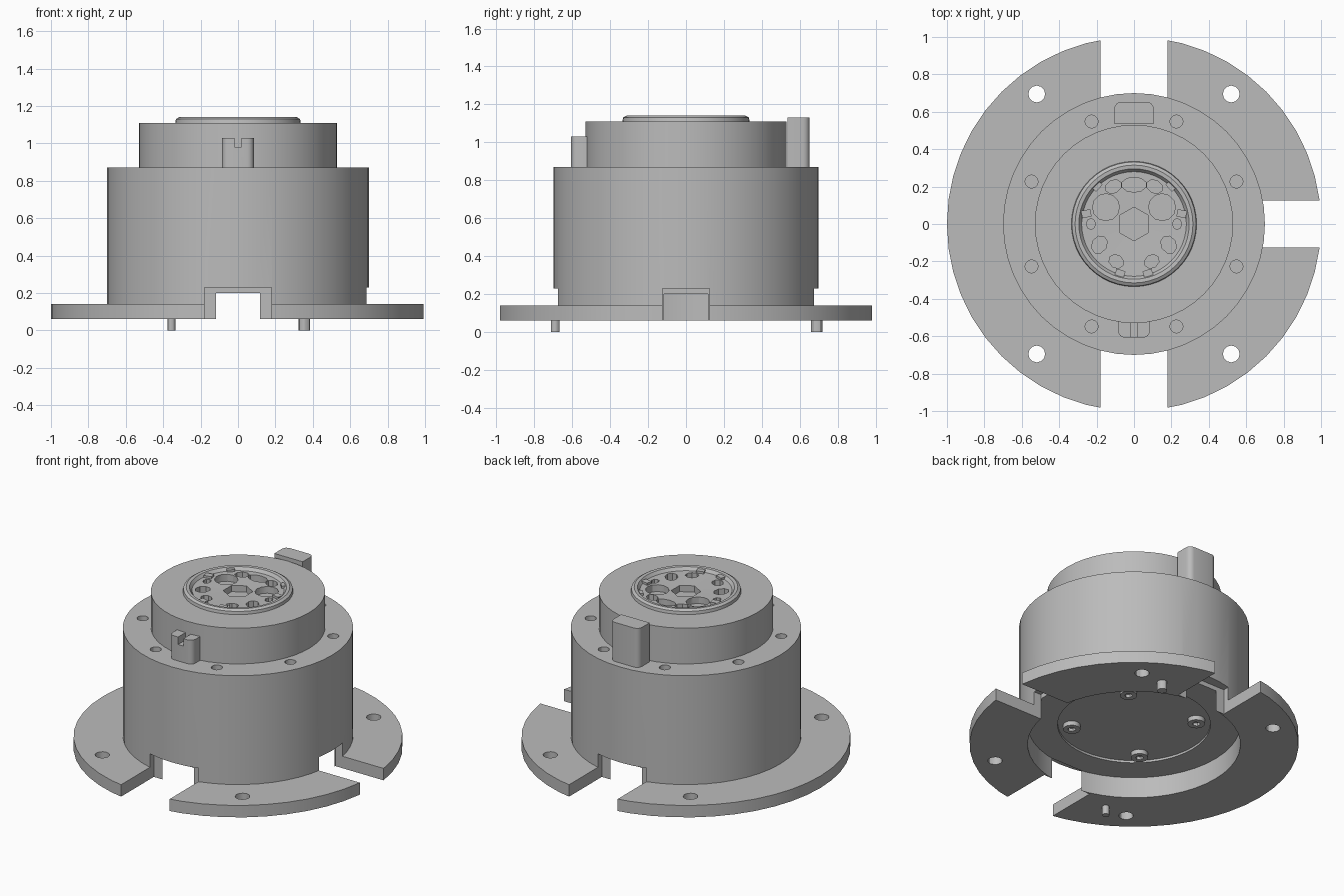
import bpy, bmesh, math
from mathutils import Matrix

cube = bpy.data.objects.get("Cube")
if cube:
    bpy.data.objects.remove(cube, do_unlink=True)

grey = bpy.data.materials.new("metal_grey")
grey.use_nodes = True
grey.diffuse_color = (0.5, 0.5, 0.5, 1)
grey.node_tree.nodes["Principled BSDF"].inputs["Base Color"].default_value = (0.5, 0.5, 0.5, 1)


def finish(name, bm):
    bmesh.ops.recalc_face_normals(bm, faces=bm.faces)
    mesh = bpy.data.meshes.new(name)
    bm.to_mesh(mesh)
    bm.free()
    ob = bpy.data.objects.new(name, mesh)
    bpy.context.collection.objects.link(ob)
    mesh.materials.append(grey)
    return ob


def lathe(name, profile, seg):
    """Revolve an open (radius, z) profile that starts and ends on the axis."""
    bm = bmesh.new()
    vs = [bm.verts.new((r, 0, z)) for r, z in profile]
    es = [bm.edges.new(p) for p in zip(vs, vs[1:])]
    bmesh.ops.spin(bm, geom=vs + es, cent=(0, 0, 0), axis=(0, 0, 1),
                   angle=math.tau, steps=seg, use_duplicate=False)
    bmesh.ops.remove_doubles(bm, verts=bm.verts, dist=1e-4)
    return finish(name, bm)


def box(name, x0, x1, y0, y1, z0, z1, rot=0, round_side=0):
    bm = bmesh.new()
    bmesh.ops.create_cube(bm, size=1)
    bmesh.ops.scale(bm, vec=(x1 - x0, y1 - y0, z1 - z0), verts=bm.verts)
    if round_side:
        es = [e for e in bm.edges
              if all(v.co.y * round_side > 0 for v in e.verts)
              and abs(e.verts[0].co.z - e.verts[1].co.z) > 1e-4]
        bmesh.ops.bevel(bm, geom=es, offset=0.035, segments=4, profile=0.5, affect='EDGES')
    bmesh.ops.rotate(bm, verts=bm.verts, matrix=Matrix.Rotation(rot, 3, 'Z'))
    bmesh.ops.translate(bm, verts=bm.verts,
                        vec=((x0 + x1) / 2, (y0 + y1) / 2, (z0 + z1) / 2))
    return finish(name, bm)


def rod(name, x, y, r, z0, z1, seg=12, sx=1, rot=0):
    bm = bmesh.new()
    bmesh.ops.create_cone(bm, cap_ends=True, segments=seg, radius1=r, radius2=r, depth=z1 - z0)
    bmesh.ops.scale(bm, vec=(sx, 1, 1), verts=bm.verts)
    bmesh.ops.rotate(bm, verts=bm.verts, matrix=Matrix.Rotation(rot, 3, 'Z'))
    bmesh.ops.translate(bm, verts=bm.verts, vec=(x, y, (z0 + z1) / 2))
    return finish(name, bm)


def cut(target, cutter):
    cutter.hide_render = True
    mod = target.modifiers.new("cut", 'BOOLEAN')
    mod.operation, mod.solver, mod.object = 'DIFFERENCE', 'EXACT', cutter
    bpy.context.view_layer.objects.active = target
    bpy.ops.object.modifier_apply(modifier=mod.name)
    bpy.data.objects.remove(cutter, do_unlink=True)


def smooth(ob):
    bpy.ops.object.select_all(action='DESELECT')
    ob.select_set(True)
    bpy.context.view_layer.objects.active = ob
    bpy.ops.object.shade_smooth_by_angle(angle=math.radians(30))


# Housing: wide flange, drum and hollow underside
housing = lathe("housing", [(0, .215), (.465, .215), (.465, .2), (.647, .2), (.647, .06),
                            (1, .06), (1, .14), (.7, .14), (.7, .87), (0, .87)], 48)

# Slots through the flange and skirt
cut(housing, box("front_slot", -.18, .18, -1.1, -.635, 0, .23))
cut(housing, box("back_slot", -.18, .18, .635, 1.1, 0, .23))
cut(housing, box("side_slot", .635, 1.1, -.125, .125, 0, .23))

# Mounting holes in the flange
for sx in (-1, 1):
    for sy in (-1, 1):
        cut(housing, rod("flange_hole", sx * .52, sy * .695, .045, 0, .18))

# Ring of bolt holes on the shoulder
for i in range(8):
    a = math.radians(22.5 + 45 * i)
    cut(housing, rod("bolt_hole", .593 * math.cos(a), .593 * math.sin(a), .035, .8, .95))
smooth(housing)

# Boss with a raised rim around a dished face
boss = lathe("boss", [(0, .86), (.53, .86), (.53, 1.11), (.335, 1.11), (.332, 1.13),
                      (.315, 1.14), (.295, 1.138), (.28, 1.118), (0, 1.11)], 48)

# Pockets in the dished face: x, y, radius, sides, stretch, turn; mirrored off centre
pockets = [(0, 0, .09, 6, 1, 0), (.15, .09, .072, 12, 1, 0), (0, -.185, .065, 8, 1, 0),
           (0, .21, .04, 10, 1.7, 0), (.11, .2, .035, 8, 1.3, -.5),
           (.185, -.11, .05, 8, .8, .5), (.095, -.2, .035, 8, 1.2, .6),
           (.23, 0, .03, 8, .8, 0)]
for x, y, r, seg, sx, rot in pockets:
    for s in ((1, -1) if x else (1,)):
        cut(boss, rod("pocket", s * x, y, r, 1.07, 1.2, seg, sx, s * rot))
smooth(boss)

# Small raised tabs around the pockets
for x, y, rot in ((.2, .205, -.8), (.255, .055, -.2), (.075, -.265, .3)):
    for s in (-1, 1):
        box("face_tab", s * x - .025, s * x + .025, y - .02, y + .02, 1.1, 1.132, s * rot)

# Front key with notch, and taller back key
front_key = box("front_key", -.085, .085, -.607, -.5, .86, 1.03, round_side=-1)
cut(front_key, box("key_notch", -.02, .02, -.7, -.45, .98, 1.1))
smooth(front_key)
smooth(box("back_key", -.105, .105, .535, .652, .86, 1.132, round_side=1))

# Locating pins under the flange
smooth(rod("front_pin", -.355, -.69, .022, 0, .08, 12))
smooth(rod("back_pin", .355, .69, .031, 0, .08, 12))

# Socket screws under the base plate
for i in range(4):
    a = math.radians(45 + 90 * i)
    x, y = .38 * math.cos(a), .38 * math.sin(a)
    screw = rod("base_screw", x, y, .053, .185, .23, 16)
    cut(screw, rod("screw_socket", x, y, .025, .15, .205, 6))
    smooth(screw)
